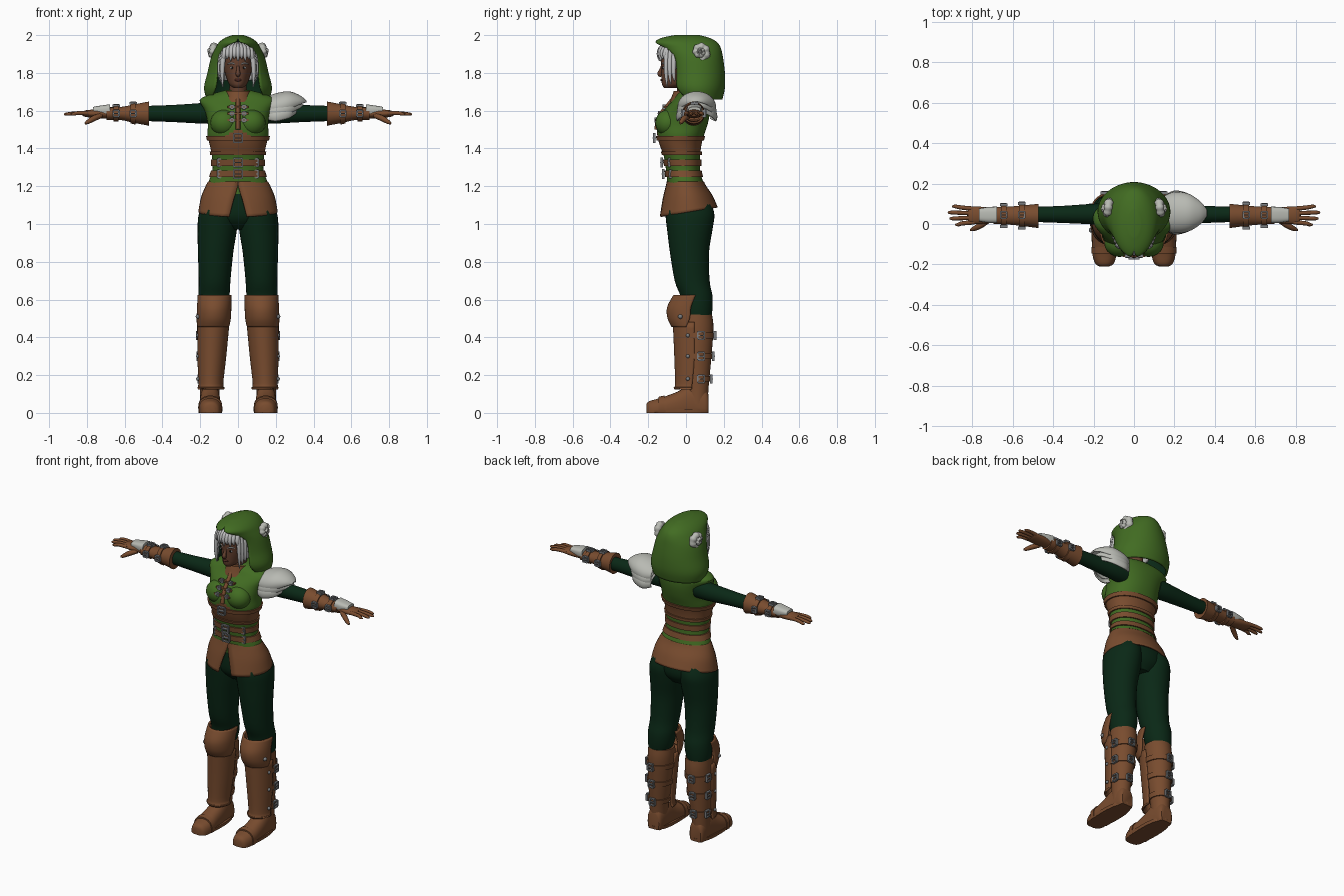
import bpy, bmesh
from math import sin, cos, pi, radians, copysign
from mathutils import Vector, Matrix

if "Cube" in bpy.data.objects:
    bpy.data.objects.remove(bpy.data.objects["Cube"], do_unlink=True)


def material(name, colour):
    mat = bpy.data.materials.new(name)
    mat.use_nodes = True
    mat.diffuse_color = (*colour, 1)
    shader = next(n for n in mat.node_tree.nodes if n.type == "BSDF_PRINCIPLED")
    shader.inputs["Base Color"].default_value = (*colour, 1)
    shader.inputs["Roughness"].default_value = .8
    return mat


LEATHER = material("brown leather", (.19, .072, .028))
GREEN = material("leaf green cloth", (.054, .15, .016))
DARK = material("dark green cloth", (.003, .021, .008))
SKIN = material("brown skin", (.13, .052, .028))
SILVER = material("pale silver", (.48, .49, .45))
HAIR = material("white hair", (.5, .5, .5))
STEEL = material("grey steel", (.2, .21, .22))
LIPS = material("dark lips", (.09, .025, .018))
BLACK = material("black", (.008, .007, .006))


def finish(name, bm, colours, mirror=False, rule=None, thick=0, crease=40):
    """Turn a bmesh into a shaded object, optionally shelled and mirrored."""
    mesh = bpy.data.meshes.new(name)
    bmesh.ops.remove_doubles(bm, verts=bm.verts, dist=.00001)
    for face in bm.faces:
        face.smooth = True
        if rule:
            face.material_index = rule(face.calc_center_median())
    bm.to_mesh(mesh)
    bm.free()
    for mat in colours if isinstance(colours, tuple) else (colours,):
        mesh.materials.append(mat)
    mesh.set_sharp_from_angle(angle=radians(crease))
    obj = bpy.data.objects.new(name, mesh)
    bpy.context.scene.collection.objects.link(obj)
    if thick:
        shell = obj.modifiers.new("Shell", "SOLIDIFY")
        shell.thickness, shell.offset = thick, -1
        shell.material_offset = len(mesh.materials) - 1
    if mirror:
        obj.modifiers.new("Mirror", "MIRROR")
    return obj


def resample(keys, steps=4):
    """Smooth curve through key rows of any width."""
    rows, last = [], len(keys) - 1
    for i in range(last):
        a, b, c, d = (Vector(keys[min(max(i + k, 0), last)]) for k in (-1, 0, 1, 2))
        for s in range(steps):
            u = s / steps
            rows.append(b + (c - a) * (u / 2) + (a * 2 - b * 5 + c * 4 - d) * (u * u / 2)
                        + (b * 3 - a - c * 3 + d) * (u ** 3 / 2))
    return rows + [Vector(keys[-1])]


def ring_at(keys, t):
    rows = resample(keys)
    for a, b in zip(rows, rows[1:]):
        if a[0] <= t <= b[0]:
            return a.lerp(b, (t - a[0]) / (b[0] - a[0]))
    return rows[-1]


AXES = {"x": (1, 2, 0), "y": (2, 0, 1), "z": (0, 1, 2)}


def loft(name, axis, keys, colours, n=32, opening=-90, warp=None, power=1, cap_top=False, **opts):
    """Skin rings (position, low, high, low, high, half gap angle) along an axis."""
    bm, rows = bmesh.new(), []
    ia, ib, it = AXES[axis]
    is_open = len(keys[0]) > 5
    for row in resample(keys):
        t, a0, a1, b0, b1 = row[:5]
        gap = max(row[5], 0) if is_open else 0
        verts = []
        for k in range(n + is_open):
            angle = radians(opening + gap + (360 - 2 * gap) * k / n)
            c, s = cos(angle), sin(angle)
            v = Vector((0, 0, 0))
            v[it] = t
            v[ia] = (a0 + a1) / 2 + (a1 - a0) / 2 * copysign(abs(c) ** power, c)
            v[ib] = (b0 + b1) / 2 + (b1 - b0) / 2 * copysign(abs(s) ** power, s)
            if warp:
                warp(v)
            verts.append(bm.verts.new(v))
        rows.append(verts)
    for low, high in zip(rows, rows[1:]):
        for k in range(n):
            j = (k + 1) % len(low)
            bm.faces.new((low[k], low[j], high[j], high[k]))
    if not is_open:
        bm.faces.new(rows[0][::-1])
    if cap_top or not is_open:
        bm.faces.new(rows[-1])
    return finish(name, bm, colours, **opts)


def strap(name, axis, keys, t, width, grow, colour=LEATHER, **opts):
    """Band that hugs a lofted part."""
    low, high = (ring_at(keys, t + s * width / 2) for s in (-1, 1))
    edge = Vector((0, -grow, grow, -grow, grow))
    loft(name, axis, [tuple(low + edge), tuple(high + edge)], colour, **opts)


def sweep(name, keys, colour, steps=4, n=10, **opts):
    """Tube through points (x, y, z, radius)."""
    bm, rows, path = bmesh.new(), [], resample(keys, steps)
    points = [p.xyz for p in path]
    old, turn = None, None
    for i, p in enumerate(points):
        tangent = (points[min(i + 1, len(points) - 1)] - points[max(i - 1, 0)]).normalized()
        turn = old.rotation_difference(tangent) @ turn if old else tangent.to_track_quat("Z", "Y")
        old = tangent
        rows.append([bm.verts.new(p + turn @ Vector((cos(k * 2 * pi / n), sin(k * 2 * pi / n), 0))
                                  * path[i][3]) for k in range(n)])
    for low, high in zip(rows, rows[1:]):
        for k in range(n):
            j = (k + 1) % n
            bm.faces.new((low[k], low[j], high[j], high[k]))
    bm.faces.new(rows[0][::-1])
    bm.faces.new(rows[-1])
    return finish(name, bm, colour, **opts)


def ellipsoid(name, centre, radii, colour, **opts):
    bm = bmesh.new()
    bmesh.ops.create_uvsphere(bm, u_segments=20, v_segments=12, radius=1,
                              matrix=Matrix.Translation(centre) @ Matrix.Diagonal((*radii, 1)))
    finish(name, bm, colour, **opts)


def box(bm, centre, size, basis=Matrix.Identity(3)):
    bmesh.ops.create_cube(bm, size=1, matrix=Matrix.Translation(centre) @ basis.to_4x4()
                          @ Matrix.Diagonal((*size, 1)))


def buckle(name, centre, out, along, w=.034, h=.04, **opts):
    bm = bmesh.new()
    centre, out, along = Vector(centre), Vector(out), Vector(along)
    up = out.cross(along)
    basis = Matrix((along, up, out)).transposed()
    for s in (-.5, .5):
        box(bm, centre + along * s * w, (.008, h, .014), basis)
        box(bm, centre + up * s * h, (w, .008, .014), basis)
    box(bm, centre, (w, .006, .018), basis)
    finish(name, bm, STEEL, **opts)


# Trousers
loft("trouser_leg", "z", [(.48, .08, .2, 0, .13), (.55, .055, .21, -.02, .14), (.62, .045, .21, -.03, .14),
     (.7, .04, .208, -.06, .125), (.85, .025, .212, -.085, .122), (.97, .006, .214, -.1, .14),
     (1.05, .002, .208, -.108, .15), (1.12, .002, .18, -.1, .13)], DARK, mirror=True)
loft("trouser_hips", "z", [(.97, -.08, .08, -.04, .1), (1.03, -.17, .17, -.095, .14),
     (1.12, -.185, .185, -.1, .135), (1.2, -.15, .15, -.09, .09)], DARK)

# Boots
def flatten(v):
    v.z = max(v.z, 0)


loft("boot_foot", "y", [(-.21, -.01, .045, .125, .17), (-.195, -.04, .062, .1, .192), (-.14, -.04, .078, .086, .207),
     (-.05, -.04, .11, .092, .205), (.03, -.04, .15, .095, .2), (.1, -.04, .13, .1, .197),
     (.118, -.02, .1, .11, .187)], LEATHER, warp=flatten, power=.85, mirror=True)
loft("boot_sole", "z", [(0, .084, .208, -.206, .118), (.02, .082, .21, -.21, .12)], LEATHER, power=.8, mirror=True)
strap("boot_toe_band", "y", [(-.16, -.03, .077, .088, .205), (-.1, -.03, .09, .088, .206)], -.13, .03, .005,
      warp=flatten, power=.85, mirror=True)
SHAFT = [(.05, .1, .2, 0, .115), (.14, .095, .202, 0, .12), (.3, .07, .21, -.03, .135),
         (.45, .055, .21, -.03, .145), (.52, .055, .207, -.02, .138)]
loft("boot_shaft", "z", SHAFT, LEATHER, mirror=True)
loft("shin_guard", "z", [(.135, .07, .216, -.066, .11, 85), (.155, .078, .21, -.058, .11, 85),
     (.3, .062, .215, -.062, .135, 85), (.48, .045, .216, -.07, .14, 85)],
     LEATHER, opening=90, thick=.012, mirror=True)
loft("knee_flap", "z", [(.455, .045, .218, -.076, .13, 105), (.5, .038, .219, -.098, .13, 88),
     (.56, .035, .217, -.1, .13, 84), (.625, .034, .213, -.066, .14, 82)],
     LEATHER, opening=90, thick=.012, mirror=True)
ellipsoid("knee_rivet", (.212, -.03, .51), (.012, .012, .012), STEEL, mirror=True)
for i, z in enumerate((.18, .3, .41)):
    x_out, y_back = ring_at(SHAFT, z)[2], ring_at(SHAFT, z)[4]
    strap(f"boot_strap_{i}", "z", SHAFT, z, .03, .007, mirror=True)
    buckle(f"boot_side_buckle_{i}", (x_out + .004, .08, z), (1, 0, 0), (0, 1, 0), mirror=True)
    buckle(f"boot_back_buckle_{i}", (.145, y_back + .01, z), (0, 1, 0), (1, 0, 0), mirror=True)
    ellipsoid(f"shin_rivet_{i}", (.212, .01, z), (.01, .01, .01), STEEL, mirror=True)

# Tunic, with a leather corset band that peaks in front
TORSO = [(1.16, -.165, .165, -.1, .11), (1.22, -.157, .157, -.1, .092), (1.28, -.135, .135, -.105, .075),
         (1.36, -.138, .138, -.118, .075), (1.42, -.15, .15, -.14, .082), (1.47, -.162, .162, -.152, .095),
         (1.53, -.16, .16, -.152, .115), (1.6, -.176, .176, -.118, .128), (1.655, -.203, .203, -.07, .125),
         (1.685, -.15, .15, -.05, .105), (1.71, -.06, .06, -.03, .07)]


def corset(p):
    peak = max(0, .05 - abs(p.x) * .7) if p.y < 0 else 0
    return 1 if 1.37 < p.z < 1.455 + peak else 0


loft("tunic", "z", TORSO, (GREEN, LEATHER), n=48, power=.92, rule=corset)
ellipsoid("tunic_bust", (.072, -.095, 1.535), (.075, .068, .07), GREEN, mirror=True)
loft("leather_skirt", "z", [(1.062, -.211, .211, -.142, .168, 13), (1.14, -.196, .196, -.125, .14, 7),
     (1.2, -.172, .172, -.108, .106, 1), (1.225, -.158, .158, -.102, .095, 0)], LEATHER, thick=.01,
     warp=lambda v: setattr(v, "z", v.z + (1.225 - v.z) * v.y))

# Belts with buckles
for i, (z, width) in enumerate(((1.265, .034), (1.325, .034), (1.375, .018), (1.455, .024))):
    strap(f"belt_{i}", "z", TORSO, z, width, .008, n=48, power=.92)
    front = ring_at(TORSO, z)[3] - .018
    if width > .02:
        buckle(f"belt_buckle_{i}", (0, front, z), (0, -1, 0), (1, 0, 0), .045, .045)
    if width > .03:
        for side in (-.1, .1):
            buckle(f"belt_loop_{i}_{side}", (side, front * .68, z), (0, -1, 0), (1, 0, 0), .016, .04)

# Chest placket, ties and collar
sweep("chest_placket", [(0, ring_at(TORSO, z)[3] - .002, z, .012) for z in (1.5, 1.55, 1.6, 1.64, 1.68)], LEATHER)
for i, z in enumerate((1.55, 1.585, 1.62)):
    y = ring_at(TORSO, z)[3] - .008
    bm = bmesh.new()
    box(bm, (0, y, z), (.11, .02, .01))
    finish(f"chest_tie_{i}", bm, LEATHER)
    buckle(f"chest_clasp_{i}", (.032, y - .006, z), (0, -1, 0), (1, 0, 0), .018, .018, mirror=True)
loft("collar", "z", [(1.645, -.085, .085, -.085, .09), (1.675, -.072, .072, -.075, .08),
     (1.705, -.068, .068, -.065, .075)], LEATHER)

# Sleeves, bracers and gloves
loft("sleeve", "x", [(.12, -.01, .1, 1.53, 1.65), (.2, -.002, .1, 1.532, 1.64), (.35, .005, .09, 1.54, 1.63),
     (.49, .01, .085, 1.545, 1.625)], DARK, mirror=True)
BRACER = [(.472, -.02, .1, 1.52, 1.648), (.49, -.018, .098, 1.524, 1.645), (.55, -.01, .092, 1.535, 1.633),
          (.62, -.003, .086, 1.55, 1.62), (.695, 0, .085, 1.55, 1.618)]
loft("bracer", "x", BRACER, LEATHER, mirror=True)
for i, x in enumerate((.555, .645)):
    x, y0, y1, z0, z1 = ring_at(BRACER, x)
    strap(f"bracer_strap_{i}", "x", BRACER, x, .026, .007, mirror=True)
    for j, (y, z, out) in enumerate(((y0 - .01, 1.585, (0, -1, 0)), (y1 + .01, 1.585, (0, 1, 0)),
                                    (.045, z1 + .008, (0, 0, 1)))):
        buckle(f"bracer_buckle_{i}_{j}", (x, y, z), out, (1, 0, 0), .03, .032, mirror=True)
loft("hand_plate", "x", [(.678, .004, .086, 1.57, 1.634), (.72, .006, .084, 1.575, 1.628),
     (.768, .014, .076, 1.585, 1.62)], SILVER, power=.7, mirror=True)
loft("palm", "x", [(.68, .012, .075, 1.56, 1.608), (.74, .002, .084, 1.56, 1.607), (.8, 0, .087, 1.566, 1.603),
     (.822, .006, .083, 1.572, 1.596)], LEATHER, mirror=True)
for i, tip in enumerate((.885, .912, .921, .9)):
    y = .009 + i * .022
    spread = (i - 1.5) * .004
    sweep(f"finger_{i}", [(.79, y, 1.586, .0115), (.85, y + spread, 1.587, .0105), (tip - .015, y + spread * 2, 1.582, .009),
          (tip, y + spread * 2, 1.58, .004)], LEATHER, mirror=True)
sweep("thumb", [(.725, .015, 1.575, .014), (.765, -.01, 1.558, .015), (.795, -.025, 1.54, .011),
      (.81, -.03, 1.532, .005)], LEATHER, mirror=True)

# Layered pauldron on the left shoulder
for i in range(3):
    drop, reach = .025 * i, .012 * i
    loft(f"pauldron_plate_{i}", "x", [(.15, -.03, .14, 1.57 - drop, 1.672 - drop, 70),
         (.2, -.045 - reach / 3, .158 + reach / 3, 1.545 - drop, 1.692 - drop, 70),
         (.27, -.037, .15, 1.565 - drop, 1.702 - drop, 70), (.33 - reach, 0, .11, 1.61 - drop, 1.68 - drop, 70),
         (.362 - reach, .04, .07, 1.64 - drop, 1.652 - drop, 70)], SILVER, thick=.01)

# Head and face
loft("neck", "z", [(1.64, -.048, .048, -.045, .06), (1.78, -.045, .045, -.05, .06)], SKIN)
loft("head", "z", [(1.72, -.022, .022, -.115, -.05), (1.738, -.046, .046, -.127, .02), (1.775, -.062, .062, -.13, .07),
     (1.82, -.074, .074, -.13, .09), (1.88, -.078, .078, -.13, .1), (1.93, -.062, .062, -.1, .085),
     (1.952, -.03, .03, -.05, .05)], SKIN)
sweep("nose", [(0, -.122, 1.85, .006), (0, -.133, 1.815, .009), (0, -.14, 1.795, .013), (0, -.13, 1.783, .008)], SKIN)
ellipsoid("mouth", (0, -.127, 1.762), (.02, .009, .007), LIPS)
ellipsoid("eye", (.031, -.118, 1.827), (.014, .006, .006), HAIR, mirror=True)
ellipsoid("iris", (.031, -.122, 1.827), (.005, .004, .006), BLACK, mirror=True)
sweep("eyebrow", [(.014, -.127, 1.846, .003), (.034, -.121, 1.852, .004), (.054, -.106, 1.847, .002)], HAIR, mirror=True)

# Hair
loft("hair_cap", "z", [(1.76, -.088, .088, -.1, .1, 62), (1.84, -.09, .09, -.115, .11, 62),
     (1.9, -.088, .088, -.125, .11, 45), (1.94, -.066, .066, -.105, .09, 10), (1.964, -.025, .025, -.05, .05, 0)],
     HAIR, thick=.008, cap_top=True)
for i in range(9):
    x = (i - 4) * .018
    back = x * x * 6
    sweep(f"fringe_strand_{i}", [(x * .5, -.07, 1.955, .008), (x * .85, -.125 + back, 1.935, .015),
          (x, -.143 + back, 1.9, .013), (x * 1.1, -.14 + back, 1.862 + i % 2 * .012, .003)], HAIR)
for i in range(3):
    sweep(f"side_lock_{i}", [(.068 + i * .006, -.1 + i * .02, 1.925, .013), (.08 + i * .007, -.105 + i * .02, 1.86, .013),
          (.083 + i * .007, -.105 + i * .02, 1.79, .01), (.08 + i * .006, -.1 + i * .02, 1.725 + i * .015, .003)],
          HAIR, mirror=True)

# Hood with dark lining, and a curled ridged horn on each side
loft("hood", "z", [(1.658, -.165, .165, -.05, .192, 58), (1.72, -.18, .18, -.085, .206, 42),
     (1.8, -.162, .162, -.09, .206, 43), (1.88, -.143, .143, -.105, .196, 46), (1.93, -.12, .12, -.14, .185, 38),
     (1.962, -.1, .1, -.165, .165, 12), (1.985, -.07, .07, -.13, .125, 0), (2, -.03, .03, -.06, .07, 0)],
     (GREEN, DARK), n=48, thick=.01, cap_top=True)
horn = []
for i in range(61):
    u = i / 60
    angle, r = 3.4 * pi * u - pi / 2, .037 * (1 - u)
    horn.append((.118 + .035 * u, .075 + r * cos(angle), 1.912 + r * sin(angle),
                 (.023 - .01 * u) * (1 + .13 * sin(u * 75))))
sweep("horn", horn, SILVER, steps=1, n=14, mirror=True)
